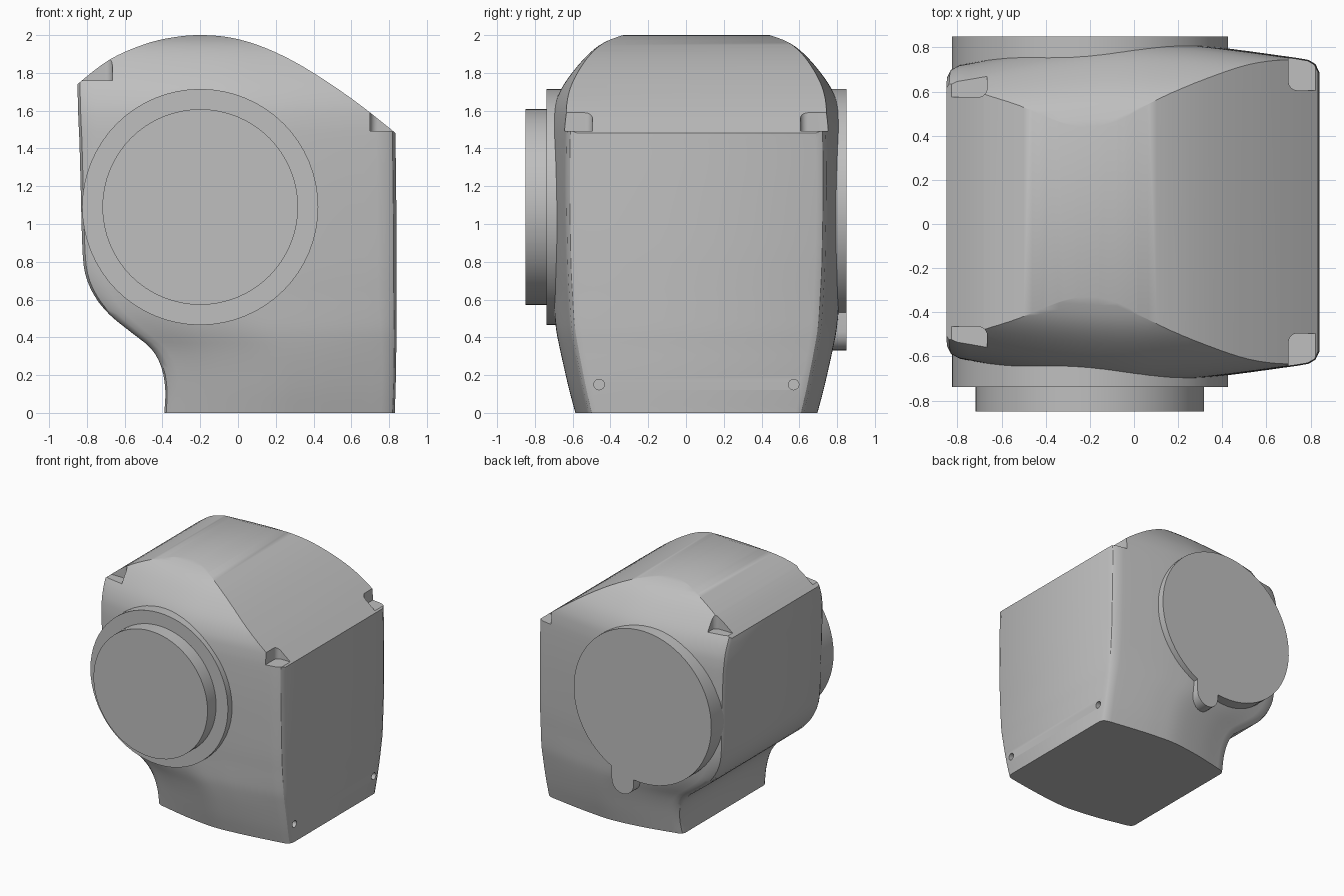
import bpy, bmesh, math
from mathutils import Vector

if "Cube" in bpy.data.objects:
    bpy.data.objects.remove(bpy.data.objects["Cube"])

CY = 0.055                 # middle of the housing, front to back
HUB = (-0.2, 1.09)         # axis of the round flanges (x, z)

grey = bpy.data.materials.new("housing_grey")
grey.use_nodes = True
grey.diffuse_color = (0.52, 0.52, 0.52, 1)
grey.node_tree.nodes["Principled BSDF"].inputs["Base Color"].default_value = grey.diffuse_color


def smooth(points, steps):
    """Catmull-Rom curve through points of any dimension."""
    pts = [Vector(p) for p in points]
    out = []
    for i in range(len(pts) - 1):
        b, c = pts[i], pts[i + 1]
        a = pts[i - 1] if i else b * 2 - c
        d = pts[i + 2] if i + 2 < len(pts) else c * 2 - b
        for s in range(steps):
            t = s / steps
            out.append(b + (c - a) * (t / 2)
                       + (a * 2 - b * 5 + c * 4 - d) * (t * t / 2)
                       + (b * 3 - a - c * 3 + d) * (t ** 3 / 2))
    return out + [pts[-1]]


def make_object(name, bm):
    bmesh.ops.recalc_face_normals(bm, faces=bm.faces)
    mesh = bpy.data.meshes.new(name)
    bm.to_mesh(mesh)
    bm.free()
    mesh.materials.append(grey)
    obj = bpy.data.objects.new(name, mesh)
    bpy.context.collection.objects.link(obj)
    return obj


def loft(name, rings):
    """Skin a stack of equal-length closed rings and cap both ends."""
    bm = bmesh.new()
    rows = [[bm.verts.new(p) for p in ring] for ring in rings]
    n = len(rows[0])
    for lo, hi in zip(rows, rows[1:]):
        for i in range(n):
            j = (i + 1) % n
            bm.faces.new((lo[i], lo[j], hi[j], hi[i]))
    bm.faces.new(rows[0])
    bm.faces.new(rows[-1])
    return make_object(name, bm)


def prism(name, outline, y0, y1):
    """Extrude an (x, z) outline along y."""
    return loft(name, [[(x, y, z) for x, z in outline] for y in (y0, y1)])


def arc(center, radius, start, end, count):
    angles = [start + (end - start) * i / count for i in range(count + 1)]
    return [(center[0] + radius * math.cos(a), center[1] + radius * math.sin(a)) for a in angles]


def cut(target, tool, operation="DIFFERENCE"):
    mod = target.modifiers.new("cut", "BOOLEAN")
    mod.operation, mod.object, mod.solver = operation, tool, "EXACT"
    bpy.context.view_layer.objects.active = target
    bpy.ops.object.modifier_apply(modifier=mod.name)
    bpy.data.objects.remove(tool)


def shade(obj):
    bpy.ops.object.select_all(action="DESELECT")
    obj.select_set(True)
    bpy.context.view_layer.objects.active = obj
    bpy.ops.object.shade_smooth_by_angle(angle=math.radians(32))


# Housing: height, half depth, left wall x, right wall x
levels = smooth([
    (0, .64, -.39, .83), (.12, .672, -.385, .834), (.24, .7, -.405, .837),
    (.34, .722, -.46, .838), (.43, .74, -.57, .84), (.52, .75, -.68, .84),
    (.62, .757, -.76, .84), (.74, .765, -.81, .84), (.9, .77, -.825, .84),
    (1.2, .775, -.833, .837), (1.45, .772, -.84, .834), (1.55, .765, -.845, .834),
    (1.63, .75, -.847, .834), (1.72, .712, -.85, .834), (1.81, .65, -.85, .834),
    (1.9, .57, -.85, .834), (1.96, .49, -.85, .834), (2, .39, -.85, .834),
    (2.04, .27, -.85, .834)], 3)

# Plan section: fraction across the width, fraction of the half depth
side = [(0, .8), (.008, .835), (.03, .86)]
side += smooth([(.06, .872), (.25, .95), (.46, 1), (.62, .985), (.77, .95), (.94, .9)], 4)
side += [(.972, .888), (.99, .865), (1, .82)]
section = side + [(u, -v) for u, v in reversed(side)]

housing = loft("housing", [
    [(xl + u * (xr - xl), CY + v * half, z) for u, v in section]
    for z, half, xl, xr in levels])

# Arched roof
roof = smooth([(-.98, 1.62), (-.85, 1.74), (-.68, 1.87), (-.5, 1.95), (-.35, 1.987),
               (-.2, 2), (-.03, 1.985), (.15, 1.93), (.35, 1.83), (.6, 1.665),
               (.83, 1.485), (.98, 1.36)], 4)
cut(housing, prism("roof_cutter", [tuple(p) for p in roof] + [(.98, -.5), (-.98, -.5)], -2, 2),
    "INTERSECT")

# Corner pockets with rounded inner corners, and screw holes
for front in (-1, 1):
    for x_in, x_out, depth, floor in ((.7, 1.1, .55, 1.492), (-.665, -1.1, .52, 1.76)):
        r = .04
        sx = 1 if x_out > x_in else -1
        plan = arc((r, r), r, math.pi, math.pi * 1.5, 6) + [(.4, 0), (.4, .5), (0, .5)]
        cut(housing, loft("pocket_cutter", [
            [(x_in + sx * px, CY + front * (depth + py), z) for px, py in plan]
            for z in (floor, 2.2)]))
    hole = arc((CY + front * .515, .15), .028, 0, math.tau, 16)[:-1]
    cut(housing, loft("screw_cutter", [[(x, y, z) for y, z in hole] for x in (.79, .9)]))
shade(housing)

# Front flange and the raised round cover on it
circle = arc(HUB, .625, 0, math.tau, 64)[:-1]
shade(prism("front_flange", circle, -.738, -.3))
shade(prism("front_cover", arc(HUB, .518, 0, math.tau, 64)[:-1], -.85, -.5))

# Back plate with a rounded tab at its lower edge
tab, tab_r, R = (-.02, .43), .1, .625
start = -math.acos((tab[0] + tab_r - HUB[0]) / R)
end = math.tau - math.acos((tab[0] - tab_r - HUB[0]) / R)
outline = arc(HUB, R, start, end, 64) + arc(tab, tab_r, math.pi, math.tau, 12)
shade(prism("back_plate", outline, .4, .85))
